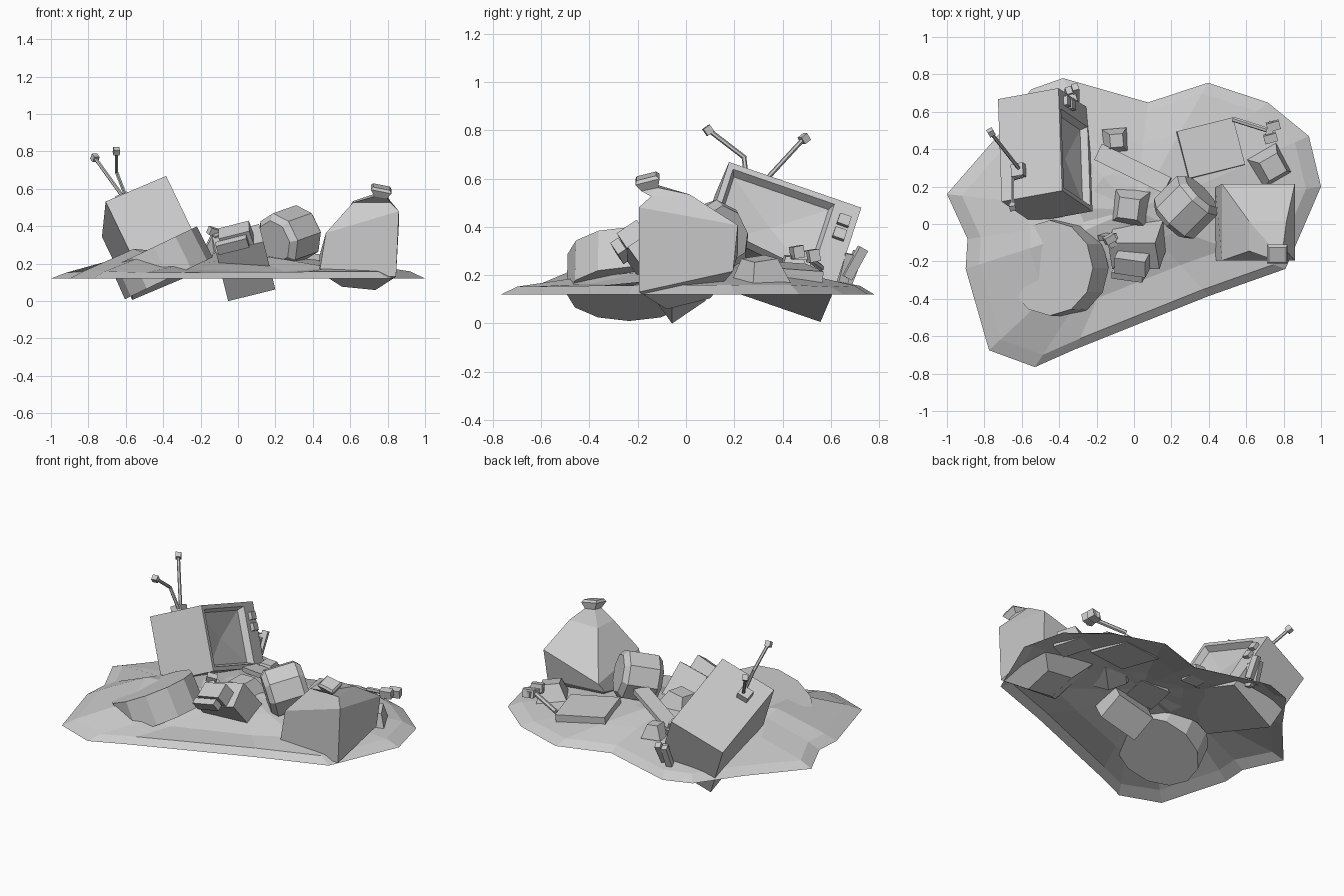
import bpy, bmesh, random
from math import radians, exp
from mathutils import Vector, Matrix, Euler

if "Cube" in bpy.data.objects:
    bpy.data.objects.remove(bpy.data.objects["Cube"])

random.seed(4)


def finish(name, bm, mat=None):
    bmesh.ops.recalc_face_normals(bm, faces=bm.faces[:])
    me = bpy.data.meshes.new(name)
    bm.to_mesh(me)
    bm.free()
    ob = bpy.data.objects.new(name, me)
    if mat:
        ob.matrix_world = mat
    bpy.context.collection.objects.link(ob)
    return ob


def place(loc, rot=(0, 0, 0)):
    return Matrix.Translation(loc) @ Euler([radians(a) for a in rot]).to_matrix().to_4x4()


def box(name, size, mat):
    bm = bmesh.new()
    bmesh.ops.create_cube(bm, size=1)
    bmesh.ops.scale(bm, vec=size, verts=bm.verts[:])
    return finish(name, bm, mat)


def drum(name, r1, r2, depth, sides, loc, axis, bevel=0):
    bm = bmesh.new()
    bmesh.ops.create_cone(bm, cap_ends=True, segments=sides, radius1=r1, radius2=r2, depth=depth)
    if bevel:
        rim = [e for e in bm.edges if abs(e.verts[0].co.z - e.verts[1].co.z) < 1e-4]
        bmesh.ops.bevel(bm, geom=rim, offset=bevel, segments=1, affect='EDGES')
    q = Vector((0, 0, 1)).rotation_difference(Vector(axis))
    return finish(name, bm, Matrix.Translation(loc) @ q.to_matrix().to_4x4())


def rod(name, a, b, r=0.01):
    a, b = Vector(a), Vector(b)
    return drum(name, r, r, (b - a).length, 6, (a + b) / 2, b - a)


def loft(name, rings, mat=None, cap_start=True, tip=None):
    bm = bmesh.new()
    vs = [[bm.verts.new(p) for p in ring] for ring in rings]
    n = len(vs[0])
    for lo, hi in zip(vs, vs[1:]):
        for i in range(n):
            j = (i + 1) % n
            bm.faces.new((lo[i], lo[j], hi[j], hi[i]))
    if cap_start:
        bm.faces.new(vs[0][::-1])
    if tip:
        t = bm.verts.new(tip)
        for i in range(n):
            bm.faces.new((vs[-1][i], vs[-1][(i + 1) % n], t))
    else:
        bm.faces.new(vs[-1])
    return finish(name, bm, mat)


# Mound: open shell of rising rings, with a lump over the tub and a low front slope
outline = [(-1, .16), (-.73, .47), (-.55, .72), (-.38, .78), (.075, .65), (.395, .755),
           (.715, .65), (.935, .47), (1, .2), (.81, -.24), (.4, -.385), (-.315, -.67),
           (-.53, -.765), (-.775, -.675), (-.9, -.24), (-.89, -.08)][::-1]


def bump(x, y, cx, cy, s):
    return exp(-((x - cx) ** 2 + (y - cy) ** 2) / (2 * s * s))


rings = []
for s, z, k, j in ((1, .12, 0, 0), (.92, .155, 0, .005), (.62, .205, 1, .01), (.3, .25, 1, .01)):
    ring = []
    for x, y in outline:
        x, y = x * s, .05 + (y - .05) * s
        dz = .085 * bump(x, y, -.56, -.25, .18) - .05 * bump(x, y, .3, -.25, .28) \
            - .05 * bump(x, y, -.2, -.35, .16)
        ring.append((x, y, z + k * dz + random.uniform(-j, j)))
    rings.append(ring)
loft("rubbish_mound", rings, cap_start=False, tip=(0, .08, .26))

# Television: tilted frame, local X out of the screen, Y along its width
u = Vector((-.034, .945, -.326)).normalized()
d = Vector((-.91, -.145, -.39))
d = (d - u * d.dot(u)).normalized()
w = u.cross(d)
c = Vector((-.375, .18, .672)) + u * .29 + d * .183 - w * .195
tv = Matrix((-d, u, w)).transposed().to_4x4()
tv.translation = c


def rect(x, y0, y1, z0, z1):
    return [(x, y0, z0), (x, y1, z0), (x, y1, z1), (x, y0, z1)]


loft("television", [rect(-.183, -.29, .29, -.195, .195), rect(.173, -.29, .29, -.195, .195),
                    rect(.173, -.265, .18, -.17, .17), rect(.135, -.25, .165, -.155, .155)],
     tv, tip=(.11, -.04, 0))
for z in (.11, .045):
    box("television_knob", (.03, .05, .045), tv @ Matrix.Translation((.18, .238, z)))

# Aerial: base, one straight and one bent rod
box("aerial_base", (.07, .07, .05), tv @ Matrix.Translation((-.07, -.14, .21)))
rod("aerial_rod", (-.61, .29, .55), (-.765, .488, .765))
rod("bent_aerial_lower", (-.6, .255, .56), (-.65, .24, .69))
rod("bent_aerial_upper", (-.65, .245, .685), (-.65, .095, .80))
for p, r in (((-.765, .49, .765), 30), ((-.65, .092, .80), 10)):
    box("aerial_tip", (.033, .033, .033), place(p, (35, 0, r)))

# Bag: square rings, each tilted, leaning to the tied neck
bag = [((.645, .01, .09), .09, .09, -.1, .25), ((.64, 0, .185), .205, .195, -.06, .22),
       ((.665, .01, .385), .195, .205, .3, -.18), ((.715, -.065, .53), .1, .08, 0, .05),
       ((.763, -.15, .56), .035, .035, -.15, .2), ((.765, -.16, .597), .055, .05, -.2, .25),
       ((.768, -.165, .61), .045, .04, -.2, .25)]
loft("tied_bag", [[(x + sx * hx, y + sy * hy, z + kx * sx * hx + ky * sy * hy)
                   for sx, sy in ((-1, -1), (1, -1), (1, 1), (-1, 1))]
                  for (x, y, z), hx, hy, kx, ky in bag])

# Half buried tub and small keg
drum("buried_tub", .26, .255, .185, 12, (-.41, -.235, .205), (-.43, 0, .9))
drum("small_keg", .15, .15, .24, 8, (.275, .09, .345), (.62, .62, .22), .03)

# Broken appliance with a top block and bent prongs
box("appliance_body", (.26, .17, .32), place((.03, -.08, .205), (35, -14, 0)))
box("appliance_top", (.17, .10, .09), place((-.01, -.21, .345), (35, -14, -8)))
box("appliance_ledge", (.17, .04, .06), place((-.03, -.27, .30), (35, -14, -8)))
box("appliance_prong", (.05, .03, .13), place((-.14, -.07, .30), (10, 25, 20)))
box("appliance_prong", (.04, .03, .10), place((-.11, -.09, .31), (20, -15, 30)))
box("appliance_prong_tip", (.06, .04, .04), place((-.13, -.08, .37), (20, 15, 30)))


# Loose tapered blocks
def tray(name, h, top, height, mat):
    sq = ((-1, -1), (1, -1), (1, 1), (-1, 1))
    loft(name, [[(a * h, b * h, 0) for a, b in sq], [(a * top, b * top, height) for a, b in sq]], mat)


tray("block_back", .065, .035, .08, place((-.1, .445, .2), (0, 5, 5)))
tray("block_middle", .1, .055, .10, place((-.02, .09, .225), (5, -5, -8)))
tray("block_right", .09, .055, .10, place((.725, .31, .17), (8, 8, 30)))

# Plank, panel and handle with fork end
box("plank", (.42, .095, .03), place((-.005, .295, .285), (0, -12, -26)))
box("flat_panel", (.31, .26, .05), place((.41, .405, .215), (-4, 6, 14)))
rod("handle", (.53, .56, .23), (.72, .5, .275), .014)
box("handle_bar", (.035, .11, .035), place((.725, .495, .28), (0, 0, -15)))
for p in ((.745, .525, .28), (.73, .46, .295)):
    box("handle_fork", (.07, .045, .05), place(p, (10, 0, 15)))

# Scrap prongs behind the television
for x, y, z, r in ((-.35, .69, .23, 20), (-.315, .70, .25, 28), (-.33, .66, .22, 12)):
    box("scrap_prong", (.035, .04, .14), place((x, y, z), (-r, 8, 15)))
